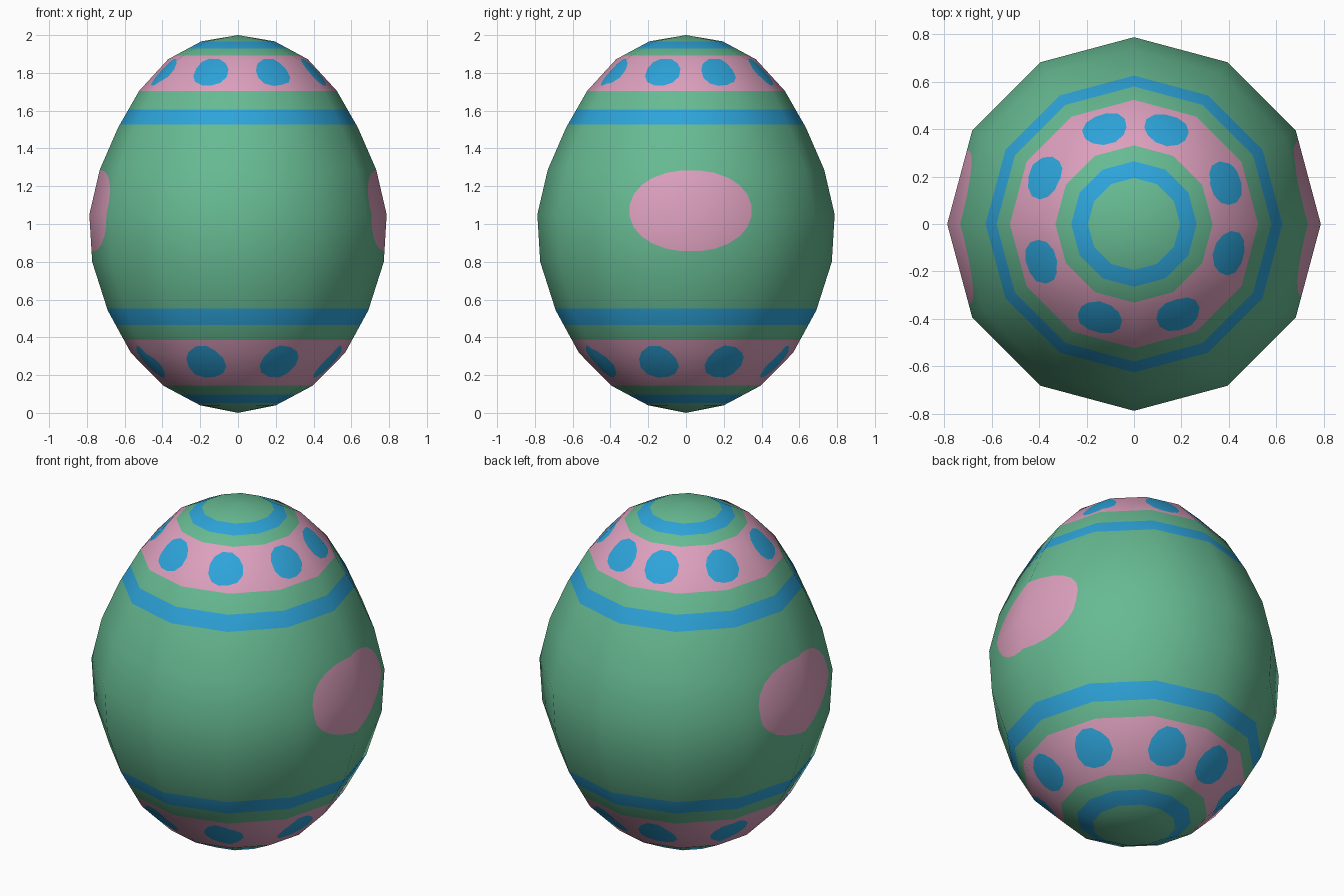
import bpy, bmesh, math
from mathutils import Vector

if "Cube" in bpy.data.objects:
    bpy.data.objects.remove(bpy.data.objects["Cube"])

SIDES = 12
# Egg profile: radius, height, from bottom to top
PROFILE = [(0, 0), (0.2, 0.04), (0.397, 0.145), (0.567, 0.318), (0.69, 0.543),
           (0.772, 0.80), (0.787, 1.05), (0.732, 1.287), (0.635, 1.51),
           (0.523, 1.705), (0.37, 1.872), (0.194, 1.967), (0, 2.0)]
GREEN, PINK, BLUE = 0, 1, 2
# Painted bands: bottom, top, colour (everything else is green)
BANDS = [(0.053, 0.098, BLUE), (0.145, 0.385, PINK), (0.465, 0.553, BLUE),
         (1.527, 1.607, BLUE), (1.705, 1.893, PINK), (1.929, 1.967, BLUE)]


def material(name, rgb):
    m = bpy.data.materials.new(name)
    m.diffuse_color = (*rgb, 1)
    m.use_nodes = True
    m.node_tree.nodes["Principled BSDF"].inputs["Base Color"].default_value = m.diffuse_color
    return m


def profile_radius(z):
    for (r0, z0), (r1, z1) in zip(PROFILE, PROFILE[1:]):
        if z <= z1:
            return r0 + (r1 - r0) * (z - z0) / (z1 - z0)
    return 0


# Smooth profile normals, used so painted cuts do not disturb the shading
RING_NORMALS = []
for i, (r, z) in enumerate(PROFILE):
    n = Vector((0, 0))
    for a, b in ((i - 1, i), (i, i + 1)):
        if a >= 0 and b < len(PROFILE):
            d = Vector(PROFILE[b]) - Vector(PROFILE[a])
            n += Vector((d.y, -d.x)).normalized()
    if i in (0, len(PROFILE) - 1):
        n = Vector((0, -1 if i == 0 else 1))
    RING_NORMALS.append(n.normalized())


def smooth_normal(p):
    for i in range(len(PROFILE) - 1):
        z0, z1 = PROFILE[i][1], PROFILE[i + 1][1]
        if p.z <= z1 + 1e-6:
            t = min(1, max(0, (p.z - z0) / (z1 - z0)))
            n = RING_NORMALS[i].lerp(RING_NORMALS[i + 1], t)
            radial = Vector((p.x, p.y, 0))
            if radial.length > 1e-5:
                radial.normalize()
            return (radial * n.x + Vector((0, 0, n.y))).normalized()
    return Vector((0, 0, 1))


def cut(bm, faces, point, normal):
    """Slice only the given faces; return every resulting face."""
    geom = set(faces)
    for f in faces:
        geom.update(f.edges)
        geom.update(f.verts)
    res = bmesh.ops.bisect_plane(bm, geom=list(geom), dist=1e-5,
                                 plane_co=point, plane_no=normal)
    return [g for g in res["geom"] if isinstance(g, bmesh.types.BMFace)]


def paint_spot(bm, centre, out, half_w, half_h, colour, n, power=2.0, wobble=0.0):
    """Cut a rounded spot into the shell, looking along 'out', and colour it."""
    side = Vector((0, 0, 1)).cross(out).normalized()
    up = out.cross(side)
    pts = []
    for i in range(n):
        a = math.tau * (i + 0.5) / n
        c, s = math.cos(a), math.sin(a)
        k = 1 + wobble * math.cos(3 * a + 1)
        pts.append(centre
                   + side * math.copysign(abs(c) ** (2 / power), c) * half_w * k
                   + up * math.copysign(abs(s) ** (2 / power), s) * half_h * k)
    reach = max(half_w, half_h)
    faces = []
    for f in bm.faces:
        near = min((v.co - centre).length for v in f.verts) < reach + 0.35
        if near and f.normal.dot(out) > 0.3:
            faces.append(f)
    for p, q in zip(pts, pts[1:] + pts[:1]):
        inward = out.cross(q - p).normalized()
        faces = [f for f in cut(bm, faces, p, inward)
                 if (f.calc_center_median() - p).dot(inward) > 0]
    for f in faces:
        f.material_index = colour


# Egg shell: lathe the profile
bm = bmesh.new()
rings = []
for r, z in PROFILE:
    count = 1 if r == 0 else SIDES
    rings.append([bm.verts.new((r * math.cos(math.tau * i / SIDES),
                                r * math.sin(math.tau * i / SIDES), z))
                  for i in range(count)])
for lo, hi in zip(rings, rings[1:]):
    for i in range(SIDES):
        j = (i + 1) % SIDES
        loop = [lo[i % len(lo)], lo[j % len(lo)], hi[j % len(hi)], hi[i % len(hi)]]
        bm.faces.new(list(dict.fromkeys(loop)))

# Horizontal bands
for z in {z for band in BANDS for z in band[:2]}:
    cut(bm, bm.faces[:], Vector((0, 0, z)), Vector((0, 0, 1)))
for f in bm.faces:
    z = f.calc_center_median().z
    for lo, hi, colour in BANDS:
        if lo < z < hi:
            f.material_index = colour
bm.normal_update()

# Blue dots around the upper and lower pink bands
for z, slope, half_w, half_h in ((1.803, 0.72, 0.095, 0.097), (0.266, -0.72, 0.107, 0.112)):
    for deg in (71, 24, -17, -64, -110, -158, 152.5, 107):
        a = math.radians(deg)
        facet = math.radians(math.floor(deg / 30) * 30 + 15)
        r = profile_radius(z) * math.cos(math.radians(15)) / math.cos(a - facet)
        centre = Vector((r * math.cos(a), r * math.sin(a), z))
        out = Vector((math.cos(a), math.sin(a), slope * 1.3)).normalized()
        paint_spot(bm, centre, out, half_w, half_h, BLUE, 12, 2.1, 0.03)
        bm.normal_update()

# Large pink oval on each side
for sx, y in ((1, 0.024), (-1, -0.012)):
    paint_spot(bm, Vector((sx * 0.78, y, 1.07)), Vector((sx, 0, 0)),
               0.325, 0.216, PINK, 24, 2.1)
    bm.normal_update()

for f in bm.faces:
    f.smooth = True
mesh = bpy.data.meshes.new("egg_shell")
bm.to_mesh(mesh)
bm.free()
for m in (material("green", (0.135, 0.495, 0.29)),
          material("pink", (0.72, 0.35, 0.51)),
          material("blue", (0.027, 0.37, 0.70))):
    mesh.materials.append(m)
mesh.normals_split_custom_set_from_vertices([smooth_normal(v.co) for v in mesh.vertices])
egg = bpy.data.objects.new("egg_shell", mesh)
bpy.context.collection.objects.link(egg)
